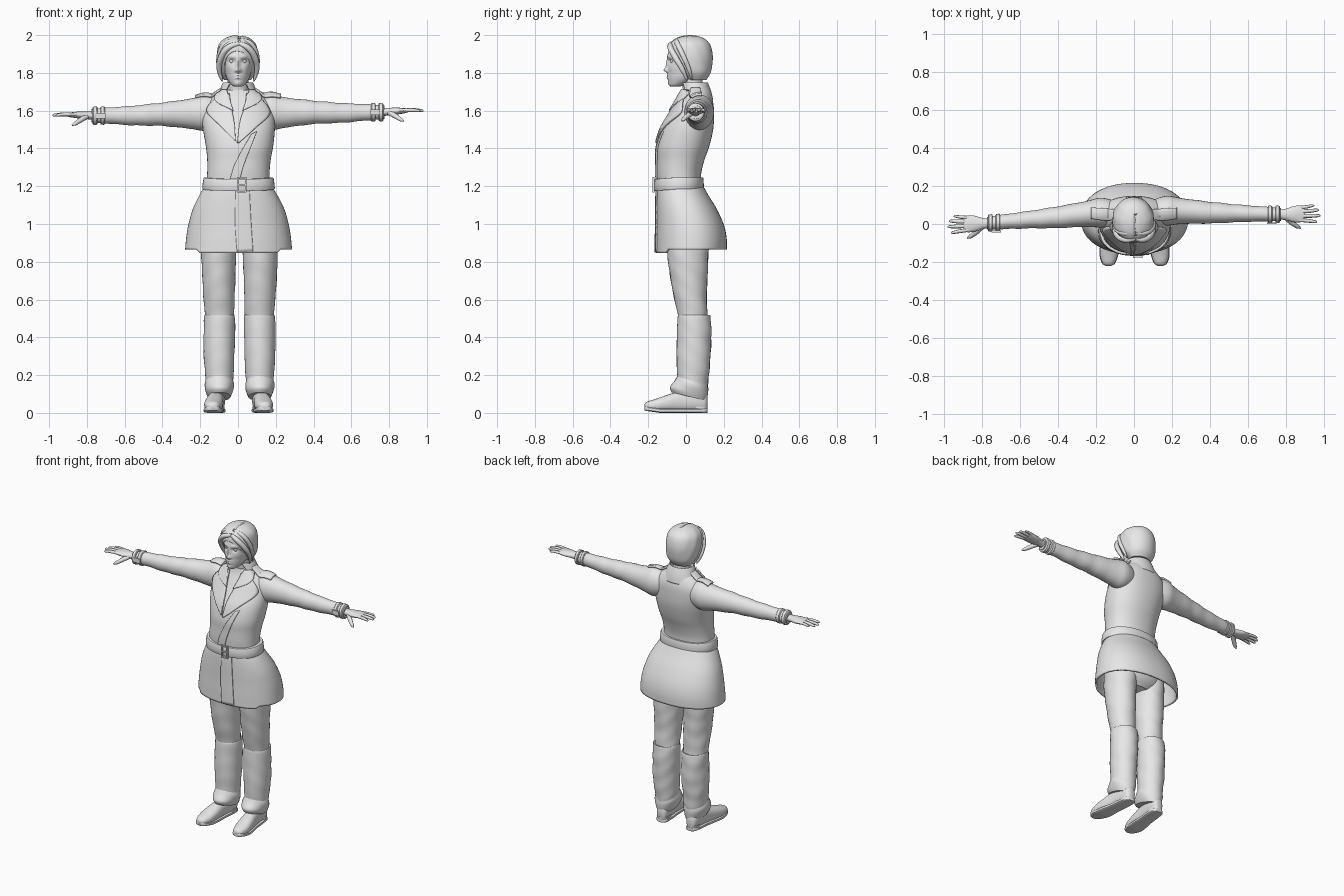
import bpy, bmesh, math
from mathutils import Vector
from mathutils.bvhtree import BVHTree

grey = bpy.data.materials.new("plain_grey")
grey.diffuse_color = (0.8, 0.8, 0.8, 1)


def finish(name, bm, thick=0, angle=40):
    bmesh.ops.recalc_face_normals(bm, faces=bm.faces)
    me = bpy.data.meshes.new(name)
    bm.to_mesh(me)
    bm.free()
    for p in me.polygons:
        p.use_smooth = True
    me.set_sharp_from_angle(angle=math.radians(angle))
    me.materials.append(grey)
    ob = bpy.data.objects.new(name, me)
    bpy.context.collection.objects.link(ob)
    if thick:
        mod = ob.modifiers.new("thickness", 'SOLIDIFY')
        mod.thickness, mod.offset = thick, -1
    return ob


def spline(rows, steps):
    out = []
    for i in range(len(rows) - 1):
        a, b, c, d = (rows[max(0, min(len(rows) - 1, i + k))] for k in (-1, 0, 1, 2))
        for j in range(steps):
            t = j / steps
            out.append([q + .5 * t * (r - p + t * (2*p - 5*q + 4*r - s + t * (3*(q - r) + s - p)))
                        for p, q, r, s in zip(a, b, c, d)])
    return out + [list(rows[-1])]


def loft(name, rings, axis='Z', n=32, p=2, steps=4, fn=None, caps=True, thick=0, cut=None):
    """rings: (position, centre a, centre b, radius a, radius b) along an axis"""
    bm = bmesh.new()
    loops = []
    for t, a, b, ra, rb in spline(rings, steps):
        loop = []
        for k in range(n):
            c, s = math.cos(2*math.pi*k/n), math.sin(2*math.pi*k/n)
            u = a + ra * math.copysign(abs(c) ** (2/p), c)
            w = b + rb * math.copysign(abs(s) ** (2/p), s)
            v = Vector({'Z': (u, w, t), 'X': (t, u, w), 'Y': (u, t, w)}[axis])
            loop.append(bm.verts.new(fn(v) if fn else v))
        loops.append(loop)
    for l0, l1 in zip(loops, loops[1:]):
        for k in range(n):
            bm.faces.new((l0[k], l0[(k+1) % n], l1[(k+1) % n], l1[k]))
    if caps:
        bm.faces.new(loops[0])
        bm.faces.new(loops[-1])
    if cut:
        bmesh.ops.bisect_plane(bm, geom=bm.verts[:] + bm.edges[:] + bm.faces[:],
                               plane_co=cut[0], plane_no=cut[1], clear_outer=True)
    return finish(name, bm, thick)


def tube(name, pts):
    """tapered tube through points (x, y, z, radius)"""
    cu = bpy.data.curves.new(name, 'CURVE')
    cu.dimensions, cu.bevel_depth, cu.bevel_resolution = '3D', 1, 2
    cu.resolution_u, cu.use_fill_caps = 6, True
    sp = cu.splines.new('BEZIER')
    sp.bezier_points.add(len(pts) - 1)
    for bp, (x, y, z, r) in zip(sp.bezier_points, pts):
        bp.co, bp.radius = (x, y, z), r
        bp.handle_left_type = bp.handle_right_type = 'AUTO'
    cu.materials.append(grey)
    ob = bpy.data.objects.new(name, cu)
    bpy.context.collection.objects.link(ob)


def patch(name, left, right, tree, down=False, lift=.009, thick=.012, m=10):
    """cloth panel between two outlines, laid on the coat from the front or from above"""
    bm = bmesh.new()
    grid = []
    ray = Vector((0, 0, -1)) if down else Vector((0, 1, 0))
    for (a, b), (c, d) in zip(spline(left, 5), spline(right, 5)):
        row = []
        for j in range(m + 1):
            u, w = a + (c - a) * j / m, b + (d - b) * j / m
            o = Vector((u, w, 3)) if down else Vector((u, -1, w))
            hit = tree.ray_cast(o, ray)[0] or tree.find_nearest(o + ray)[0]
            row.append(bm.verts.new(hit - ray * lift))
        grid.append(row)
    for r0, r1 in zip(grid, grid[1:]):
        for j in range(m):
            bm.faces.new((r0[j], r0[j+1], r1[j+1], r1[j]))
    ob = finish(name, bm, thick)
    ob.modifiers[0].offset = 0


def box(name, centre, size):
    bm = bmesh.new()
    bmesh.ops.create_cube(bm, size=1)
    for v in bm.verts:
        v.co = Vector(c + q * s for c, q, s in zip(centre, v.co, size))
    finish(name, bm)


def tree_of(*obs):
    verts, faces = [], []
    for ob in obs:
        k = len(verts)
        verts += [v.co.copy() for v in ob.data.vertices]
        faces += [[i + k for i in f.vertices] for f in ob.data.polygons]
    return BVHTree.FromPolygons(verts, faces)


# coat body and skirt
torso = loft("coat_body", [(1.2, 0, -.035, .168, .115), (1.27, .002, -.037, .165, .118),
    (1.34, .005, -.028, .168, .126), (1.41, .008, -.015, .178, .138), (1.5, .005, .008, .19, .136),
    (1.57, 0, .03, .192, .118), (1.63, 0, .046, .175, .1), (1.675, 0, .052, .135, .082),
    (1.71, 0, .05, .085, .07)], n=48, p=2.2)
skirt = loft("coat_skirt", [(1.2, 0, -.03, .178, .122), (1.15, .002, -.018, .208, .138),
    (1.08, .003, .003, .242, .16), (1.0, .003, .021, .265, .178), (.93, .003, .028, .277, .187),
    (.865, .003, .028, .283, .188)], n=64, p=2.2, caps=False, thick=.012,
    fn=lambda v: v - Vector((0, 0, .018 if v.y < -.1 and v.z < .9 else 0)))

# belt with buckle
loft("belt", [(1.185, .003, -.036, .186, .127), (1.19, .003, -.037, .192, .131),
    (1.24, .003, -.037, .186, .13), (1.247, .003, -.037, .18, .125)], n=48, p=2.2, steps=2,
    fn=lambda v: v - Vector((0, 0, .08 * max(0, -.05 - v.y))))
for dx in (-.02, .02):
    box("buckle_side", (.02 + dx, -.172, 1.207), (.008, .012, .082))
for dz in (-.037, 0, .037):
    box("buckle_bar", (.02, -.172, 1.207 + dz), (.046, .01, .008))

# arms, wrist straps and hands
arms = []
for s in (-1, 1):
    def place(v, s=s):
        drop = v.x if s < 0 else 0
        return Vector((s * v.x, v.y - .06 * drop, v.z - .025 * drop))
    def crease(v):
        f = 1 + .025 * math.sin(v.x * 55 + 14 * v.y) * min(1, max(0, (v.x - .2) * 5))
        return place(Vector((v.x, .058 + (v.y - .058) * f, 1.59 + (v.z - 1.59) * f)))
    arms.append(loft("sleeve", [(.08, .06, 1.595, .06, .07), (.17, .07, 1.592, .078, .094),
        (.25, .068, 1.59, .068, .08), (.4, .06, 1.591, .057, .062), (.55, .056, 1.588, .046, .052),
        (.68, .053, 1.591, .039, .043), (.775, .05, 1.592, .034, .036)], 'X', n=28, steps=8, fn=crease))
    for x in (.705, .745):
        loft("wrist_strap", [(x, .052, 1.592, .041, .045), (x + .004, .052, 1.592, .045, .049),
            (x + .02, .051, 1.592, .045, .048), (x + .024, .051, 1.592, .04, .043)],
            'X', n=24, steps=1, fn=place)
    c = place(Vector((.727, .004, 1.592)))
    box("strap_buckle", c, (.05, .01, .03))
    loft("palm", [(.76, .05, 1.592, .024, .022), (.8, .05, 1.595, .03, .02), (.845, .052, 1.598, .043, .018),
        (.885, .053, 1.6, .043, .013), (.9, .053, 1.6, .036, .009)], 'X', n=20, fn=place)
    for y0, x1, y1, r in ((.086, .95, .097, .009), (.065, .975, .073, .0105),
                          (.042, .982, .044, .0105), (.021, .965, .012, .01)):
        pts = [(.87, y0, 1.601, r), (.87 + (x1 - .87) * .55, y0 + (y1 - y0) * .5, 1.603, r),
               (x1 - .008, y1, 1.6, r * .75), (x1, y1, 1.599, r * .3)]
        tube("finger", [(*place(Vector(q[:3])), q[3]) for q in pts])
    tube("thumb", [(*place(Vector(q[:3])), q[3]) for q in ((.8, .035, 1.59, .015), (.835, .005, 1.57, .014),
        (.862, -.014, 1.553, .011), (.878, -.022, 1.545, .004))])

# lapels, collar, wrap edge, skirt opening and shoulder straps
front = tree_of(torso, *arms)
patch("lapel_right", [(-.105, 1.675), (-.165, 1.6), (-.09, 1.515), (-.015, 1.44)],
      [(-.045, 1.69), (-.035, 1.62), (-.02, 1.54), (-.012, 1.44)], front)
patch("lapel_left", [(.045, 1.69), (.035, 1.62), (.01, 1.54), (-.005, 1.43)],
      [(.105, 1.675), (.17, 1.59), (.095, 1.51), (.005, 1.43)], front)
patch("wrap_edge", [(.07, 1.475), (.02, 1.39), (-.02, 1.31), (-.042, 1.235)],
      [(.1, 1.49), (.06, 1.39), (.03, 1.31), (.01, 1.235)], front, lift=.003)
patch("skirt_flap", [(-.012, 1.19), (-.015, 1.0), (-.005, .85)],
      [(.06, 1.19), (.07, 1.0), (.08, .855)], tree_of(skirt), lift=.003, thick=.008)
for s in (-1, 1):
    patch("shoulder_strap", [(s * .085, .025), (s * .15, .02), (s * .225, .03)],
          [(s * .085, .075), (s * .15, .08), (s * .225, .085)], front, down=True)
    patch("collar_leaf", [(s * .06, 1.71), (s * .045, 1.665), (s * .025, 1.6)],
          [(s * .1, 1.705), (s * .125, 1.665), (s * .1, 1.635)], front, lift=.016)
loft("collar_stand", [(1.655, 0, .052, .125, .092), (1.7, 0, .052, .1, .082), (1.745, 0, .045, .082, .072),
    (1.75, 0, .045, .078, .068)], n=40, caps=False, thick=.01, cut=((0, -.005, 1.7), (0, -1, -.25)))

# neck and head with sculpted face
loft("neck", [(1.6, 0, .03, .07, .06), (1.68, 0, .04, .057, .055), (1.78, 0, .03, .054, .055)], n=28)
bumps = [(0, 1.845, .01, .028, .012), (0, 1.815, .014, .012, .019), (0, 1.787, .02, .006, .006),
         (0, 1.773, .018, .006, .007), (0, 1.744, .018, .012, .005)]
for s in (-1, 1):
    bumps += [(s * .032, 1.862, .017, .011, -.011), (s * .032, 1.885, .022, .008, .005),
              (s * .045, 1.825, .02, .018, .004), (s * .012, 1.81, .007, .007, .006)]


def face(v):
    if v.y < 0:
        v.y -= sum(a * math.exp(-((v.x - x) / sx) ** 2 - ((v.z - z) / sz) ** 2) for x, z, sx, sz, a in bumps)
    return v


loft("head", [(1.728, 0, -.055, .02, .026), (1.738, 0, -.046, .036, .043), (1.77, 0, -.015, .058, .08),
    (1.805, 0, .003, .07, .099), (1.85, 0, .014, .08, .109), (1.9, 0, .016, .085, .112),
    (1.95, 0, .02, .076, .092), (1.982, 0, .02, .035, .045)], n=96, steps=8, fn=face)
for s in (-1, 1):
    bm = bmesh.new()
    bmesh.ops.create_uvsphere(bm, u_segments=16, v_segments=10, radius=.013)
    bmesh.ops.translate(bm, verts=bm.verts, vec=(s * .032, -.07, 1.862))
    finish("eye", bm)


# hair cap with strand grooves, parting and swept front locks
def strands(v):
    f = 1 + .012 * math.sin(95 * (v.y + .5 * v.z)) * min(1, abs(v.x) * 20)
    part = .01 * math.exp(-((v.x - .008) / .008) ** 2) * (v.y < .05) * (v.z > 1.9)
    return Vector((v.x * f, v.y, v.z - part))


loft("hair", [(1.762, -.003, .055, .07, .052), (1.8, -.003, .047, .095, .083), (1.85, -.004, .032, .107, .108),
    (1.9, -.004, .024, .109, .117), (1.95, -.003, .02, .098, .108), (1.98, -.003, .02, .07, .08),
    (1.995, -.003, .02, .035, .042), (2.0, -.003, .02, .008, .01)], n=64, steps=6, fn=strands, thick=.012,
    cut=((0, -.1, 1.925), (0, -.85, -.53)))
for s in (-1, 1):
    tube("front_lock", [(.008, -.078, 1.955, .012), (s * .05, -.083, 1.935, .016), (s * .09, -.055, 1.88, .017),
        (s * .1, -.02, 1.82, .014), (s * .09, 0, 1.775, .009), (s * .083, .005, 1.755, .003)])
    tube("side_lock", [(.008, -.05, 1.975, .01), (s * .065, -.045, 1.955, .015), (s * .1, -.015, 1.89, .014),
        (s * .098, .015, 1.82, .012), (s * .082, .03, 1.765, .004)])

# legs: trousers, gaiters, cuffs and shoes
loft("hips", [(1.12, .005, .0, .17, .11), (1.0, .008, .015, .195, .13), (.9, .01, .015, .19, .115),
    (.85, .01, .012, .12, .08)], n=36)
for s in (-1, 1):
    def leg(v, s=s):
        f = 1 + .022 * math.sin(v.z * 42 + 40 * v.y) * math.sin(v.z * 17 + 25 * v.x + s)
        return Vector((s * (.11 + (v.x - .11) * f) + .008, v.y * f, v.z))
    loft("trouser_leg", [(.98, .104, .01, .095, .115), (.86, .11, .01, .094, .11), (.74, .11, .014, .088, .1),
        (.62, .108, .022, .083, .088), (.52, .106, .035, .077, .078), (.44, .106, .04, .07, .075)],
        fn=leg, steps=6)
    loft("gaiter", [(.512, .106, .042, .074, .08), (.51, .106, .043, .082, .087), (.42, .107, .043, .083, .09),
        (.3, .108, .04, .081, .09), (.2, .107, .037, .075, .083), (.14, .106, .034, .07, .08)], fn=leg, steps=6)
    loft("cuff", [(.18, .107, .034, .07, .079), (.15, .107, .028, .078, .088), (.11, .107, .014, .071, .1),
        (.085, .107, .016, .06, .092)], fn=lambda v, s=s: leg(v, s) + Vector((0, 0, -.25 * (v.y - .02))))
    foot = lambda v, s=s: Vector((s * v.x + .003, v.y, max(v.z, .004)))
    shoe = [(-.22, .137, .034, .012, .01), (-.207, .137, .035, .032, .024), (-.16, .135, .04, .047, .034),
            (-.1, .129, .05, .048, .045), (-.03, .121, .06, .042, .056), (.05, .113, .066, .041, .06),
            (.1, .11, .06, .034, .05), (.114, .11, .055, .016, .03)]
    loft("shoe", shoe, 'Y', n=28, p=2.3, fn=foot)
    loft("sole", [(y, x, .012, r + .003, .012) for y, x, z, r, q in shoe], 'Y', n=20, p=4,
         fn=lambda v, s=s: Vector((s * v.x + .003, v.y, v.z + .012 * max(0, (-v.y - .14) / .08))))
    loft("heel", [(0, .111, .07, .036, .043), (.035, .111, .07, .038, .045)], n=24, p=2.6, steps=1, fn=foot)
